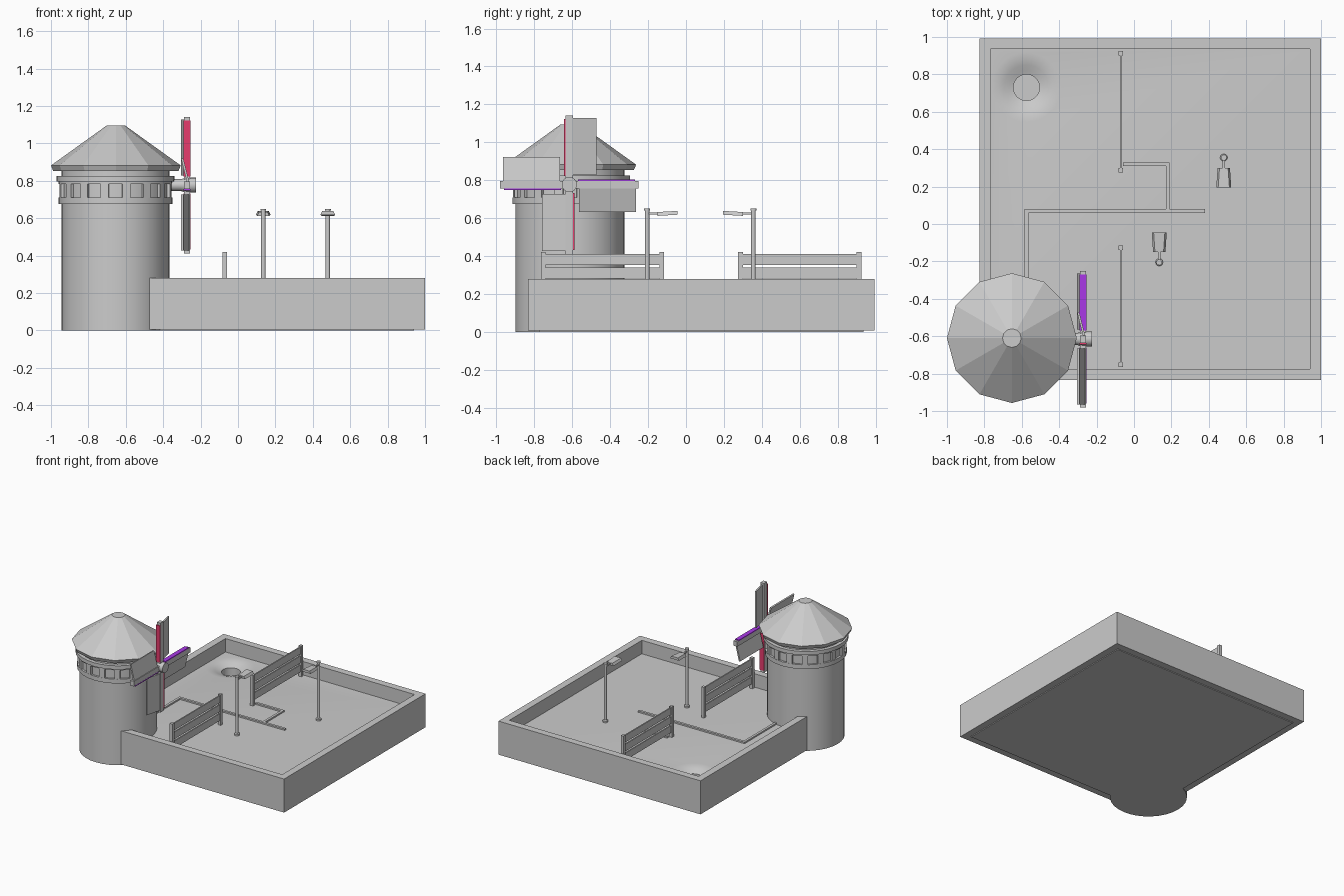
import bpy
import bmesh
from math import pi, cos, sin, atan2, radians
from mathutils import Matrix, Vector

if "Cube" in bpy.data.objects:
    bpy.data.objects.remove(bpy.data.objects["Cube"], do_unlink=True)


def material(name, color):
    mat = bpy.data.materials.new(name)
    mat.use_nodes = True
    mat.diffuse_color = (*color, 1)
    mat.node_tree.nodes["Principled BSDF"].inputs["Base Color"].default_value = (*color, 1)
    return mat


GREY = material("plain grey", (0.6, 0.6, 0.6))
RED = material("crimson", (0.88, 0.05, 0.17))
PURPLE = material("purple", (0.41, 0.04, 0.82))


def finish(name, bm, mat=GREY, matrix=None, smooth=False):
    bmesh.ops.recalc_face_normals(bm, faces=bm.faces)
    mesh = bpy.data.meshes.new(name)
    bm.to_mesh(mesh)
    bm.free()
    if matrix is not None:
        mesh.transform(matrix)
    mesh.materials.append(mat)
    ob = bpy.data.objects.new(name, mesh)
    bpy.context.collection.objects.link(ob)
    if smooth:
        bpy.ops.object.select_all(action='DESELECT')
        ob.select_set(True)
        bpy.context.view_layer.objects.active = ob
        bpy.ops.object.shade_smooth_by_angle(angle=radians(25))
    return ob


def box(name, lo, hi, mat=GREY, matrix=None):
    lo, hi = Vector(lo), Vector(hi)
    bm = bmesh.new()
    bmesh.ops.create_cube(bm, size=1)
    for v in bm.verts:
        v.co = (lo + hi) / 2 + v.co * (hi - lo)
    return finish(name, bm, mat, matrix)


def lathe(name, profile, sides, matrix, closed=False, phase=0.0, smooth=False):
    """Turn (radius, height) points round z; open profiles get flat caps."""
    bm = bmesh.new()
    rings = [[bm.verts.new((r * cos(phase + 2 * pi * i / sides),
                            r * sin(phase + 2 * pi * i / sides), z))
              for i in range(sides)] for r, z in profile]
    pairs = list(zip(rings, rings[1:]))
    if closed:
        pairs.append((rings[-1], rings[0]))
    else:
        bm.faces.new(rings[0])
        bm.faces.new(rings[-1])
    for a, b in pairs:
        for i in range(sides):
            j = (i + 1) % sides
            bm.faces.new((a[i], a[j], b[j], b[i]))
    return finish(name, bm, GREY, matrix, smooth)


def at(x, y, z=0):
    return Matrix.Translation((x, y, z))


# Walled yard: square border turned with four sides
FLOOR = 0.17
k = 2 ** 0.5
lathe("yard_wall", [(0.855 * k, 0.006), (0.913 * k, 0.006), (0.913 * k, 0.28), (0.855 * k, 0.28)],
      4, at(0.087, 0.08), closed=True, phase=pi / 4)

# Floor slab with a soft hollow and a round cup
floor = box("yard_floor", (-0.77, -0.775, 0), (0.942, 0.935, FLOOR))
cutter = lathe("cup_cutter", [(0.07, 0.05), (0.07, 0.138), (0.09, 0.145), (0.12, 0.157),
                              (0.15, 0.166), (0.19, 0.1705), (0.19, 0.25)], 32, at(-0.575, 0.73))
cutter.hide_render = True
mod = floor.modifiers.new("cup", 'BOOLEAN')
mod.operation = 'DIFFERENCE'
mod.solver = 'EXACT'
mod.object = cutter
bpy.ops.object.select_all(action='DESELECT')
floor.select_set(True)
bpy.context.view_layer.objects.active = floor
bpy.ops.object.modifier_apply(modifier="cup")
bpy.data.objects.remove(cutter, do_unlink=True)
bpy.ops.object.shade_smooth_by_angle(angle=radians(25))

# Low kerbs lying on the floor
for i, (x0, y0, x1, y1) in enumerate([(-0.585, 0.06, 0.38, 0.08), (-0.585, -0.4, -0.565, 0.06),
                                      (0.17, 0.08, 0.19, 0.33), (-0.06, 0.31, 0.17, 0.33)]):
    box(f"kerb_{i + 1}", (x0, y0, FLOOR - 0.01), (x1, y1, FLOOR + 0.012))

# Two plank fences
for side, y0, y1 in [("front", -0.765, -0.115), ("back", 0.275, 0.925)]:
    for n, y in enumerate((y0, y1 - 0.025)):
        box(f"{side}_fence_post_{n + 1}", (-0.082, y, FLOOR - 0.01), (-0.058, y + 0.025, 0.42))
    for n in range(3):
        top = 0.412 - 0.073 * n
        box(f"{side}_fence_plank_{n + 1}", (-0.075, y0 + 0.02, top - 0.058), (-0.065, y1 - 0.02, top))

# Two street lamps facing each other
for name, x, y, turn in [("front_lamp", 0.135, -0.205, 0), ("back_lamp", 0.48, 0.355, pi)]:
    m = at(x, y) @ Matrix.Rotation(turn, 4, 'Z')
    lathe(name + "_post", [(0.02, FLOOR - 0.01), (0.02, FLOOR + 0.012), (0.012, FLOOR + 0.018),
                           (0.012, 0.64), (0.016, 0.64), (0.016, 0.65)], 12, m, smooth=True)
    box(name + "_arm", (-0.006, 0, 0.618), (0.006, 0.065, 0.63), GREY, m)
    bm = bmesh.new()
    bmesh.ops.create_cube(bm, size=1)
    for v in bm.verts:
        far, up = v.co.y > 0, v.co.z > 0
        width = (0.04 if far else 0.033) - (0.01 if up else 0)
        v.co = (width if v.co.x > 0 else -width, 0.16 if far else 0.055,
                (0.638 if far else 0.632) if up else (0.618 if far else 0.612))
    finish(name + "_head", bm, GREY, m)

# Round tower with collars
tower = at(-0.655, -0.612)
lathe("tower_body", [(0.288, 0), (0.288, 0.865)], 32, tower, smooth=True)
for name, r, z0, z1 in [("lower_collar", 0.304, 0.675, 0.71), ("upper_collar", 0.304, 0.782, 0.8),
                        ("top_collar", 0.316, 0.795, 0.825)]:
    lathe(name, [(0.28, z0), (r, z0), (r, z1), (0.28, z1)], 32, tower, closed=True, smooth=True)

# Pillars between the sixteen recessed windows
for i in range(16):
    m = tower @ Matrix.Rotation(2 * pi * (i + 0.5) / 16, 4, 'Z')
    box(f"window_pillar_{i + 1}", (0.27, -0.022, 0.705), (0.302, 0.022, 0.79), GREY, m)

# Twelve-sided roof
lathe("tower_roof", [(0.285, 0.853), (0.335, 0.853), (0.347, 0.882), (0.05, 1.095)],
      12, at(-0.653, -0.61))

# Windmill hub, its axis along x
hub = at(-0.39, -0.615, 0.777) @ Matrix.Rotation(pi / 2, 4, 'Y')
lathe("hub", [(0.032, 0), (0.032, 0.085), (0.04, 0.115), (0.04, 0.165)], 16, hub, smooth=True)

# Four arms, each with a tilted sail and a painted leading board
tilt = atan2(0.035, 0.14)
for i, (name, paint) in enumerate([("top", RED), ("back", PURPLE), ("bottom", RED), ("front", PURPLE)]):
    m = at(-0.272, -0.615, 0.777) @ Matrix.Rotation(-pi / 2 * i, 4, 'X')
    box(name + "_arm", (-0.016, -0.02, 0), (0.016, 0.02, 0.365), GREY, m)
    box(name + "_leading_board", (-0.02, -0.028, 0.045), (0.017, -0.02, 0.345), paint, m)
    sail = m @ at(0.008, 0.005) @ Matrix.Rotation(tilt, 4, 'Z')
    box(name + "_sail", (-0.006, 0, 0.05), (0.006, 0.142, 0.35), GREY, sail)
